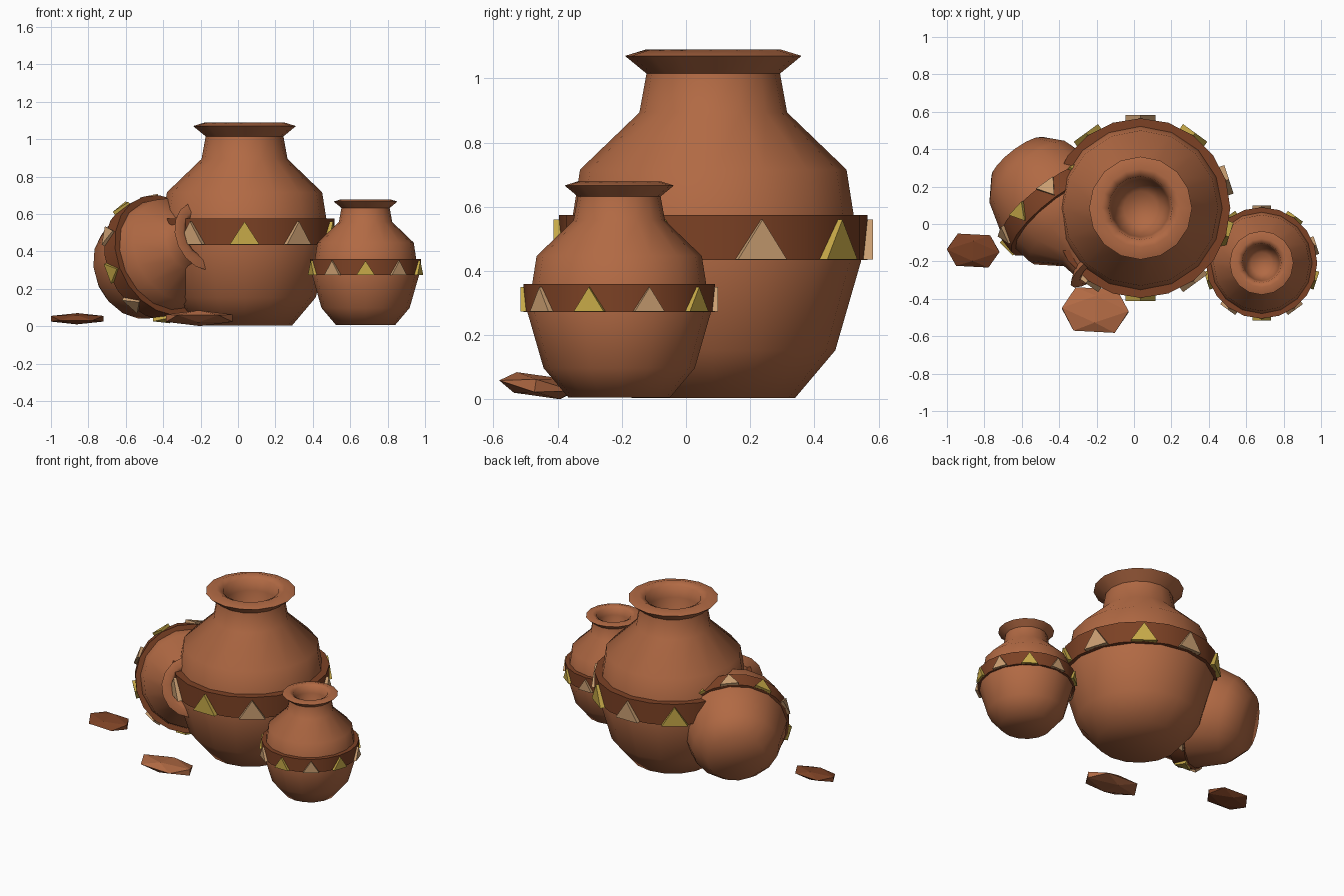
import bpy, bmesh, math
from mathutils import Matrix, Vector

cube = bpy.data.objects.get("Cube")
if cube:
    bpy.data.objects.remove(cube, do_unlink=True)


def material(name, rgb):
    m = bpy.data.materials.new(name)
    m.use_nodes = True
    m.diffuse_color = (*rgb, 1)
    m.node_tree.nodes["Principled BSDF"].inputs["Base Color"].default_value = (*rgb, 1)
    return m


TERRACOTTA = material("terracotta", (0.44, 0.142, 0.057))
BROWN = material("dark brown clay", (0.20, 0.053, 0.018))
GOLD = material("gold paint", (0.57, 0.40, 0.065))
TAN = material("tan paint", (0.60, 0.35, 0.17))

# Pot outline (radius, height): outside from base to lip, then down the throat
OUTER = [(0.255, 0.005), (0.38, 0.153), (0.46, 0.43), (0.415, 0.716),
         (0.23, 0.894), (0.208, 1.015), (0.275, 1.07), (0.21, 1.09)]
THROAT = [(0.17, 1.07), (0.155, 1.0), (0.14, 0.9), (0.09, 0.83)]


def finish(name, bm, mat, matrix, smooth=None):
    bmesh.ops.recalc_face_normals(bm, faces=bm.faces)
    mesh = bpy.data.meshes.new(name)
    bm.to_mesh(mesh)
    bm.free()
    mesh.materials.append(mat)
    if smooth:
        mesh.shade_smooth()
        mesh.set_sharp_from_angle(angle=math.radians(smooth))
    ob = bpy.data.objects.new(name, mesh)
    ob.matrix_world = matrix
    bpy.context.collection.objects.link(ob)
    return ob


def lathe(profile, sides):
    """Closed solid of revolution around z, capped at both ends."""
    bm = bmesh.new()
    rings = []
    for r, z in profile:
        angles = [2 * math.pi * i / sides for i in range(sides)]
        rings.append([bm.verts.new((r * math.cos(a), r * math.sin(a), z)) for a in angles])
    for low, high in zip(rings, rings[1:]):
        for i in range(sides):
            j = (i + 1) % sides
            bm.faces.new((low[i], low[j], high[j], high[i]))
    bm.faces.new(rings[0])
    bm.faces.new(rings[-1])
    return bm


def triangle_prism():
    """Upright triangle standing on the front of the band."""
    bm = bmesh.new()
    outline = [(-0.08, 0.436), (0.08, 0.436), (0, 0.56)]
    near, far = [[bm.verts.new((x, y, z)) for x, z in outline] for y in (-0.497, -0.44)]
    bm.faces.new(near)
    bm.faces.new(far)
    for i in range(3):
        j = (i + 1) % 3
        bm.faces.new((near[i], near[j], far[j], far[i]))
    return bm


def pot(name, matrix):
    finish(name + "_body", lathe(OUTER + THROAT, 16), TERRACOTTA, matrix, 60)
    finish(name + "_band", lathe([(0.48, 0.435), (0.48, 0.575)], 20), BROWN, matrix, 40)
    for i in range(10):
        turn = Matrix.Rotation(math.radians(36 * i), 4, "Z")
        finish(f"{name}_triangle_{i + 1}", triangle_prism(), TAN if i % 2 else GOLD, matrix @ turn)


# Two standing pots
pot("large_pot", Matrix.Translation((0.035, 0.085, 0)))
pot("small_pot", Matrix.Translation((0.682, -0.208, 0.003)) @ Matrix.Scale(0.62, 4))

# Toppled pot leaning into the large one, placed by the centre of its band
axis = Vector((0.575, -0.744, 0.288)).normalized()
up = Vector((-0.1, 0.29, 0.95))
up = (up - axis * up.dot(axis)).normalized()
basis = Matrix((up.cross(axis), up, axis)).transposed().to_4x4()
pot("toppled_pot", Matrix.Translation((-0.415, 0.085, 0.366)) @ basis
    @ Matrix.Scale(0.70, 4) @ Matrix.Translation((0, 0, -0.505)))


# Flat broken shards on the ground
def shard(name, mat, centre, size, yaw, tilt):
    bm = bmesh.new()
    bmesh.ops.create_icosphere(bm, subdivisions=1, radius=1)
    edge_up = Matrix.Rotation(math.radians(-31.7), 4, "Y")
    quarter = Matrix.Rotation(math.radians(90), 4, "Z")
    bm.transform(Matrix.Diagonal((*size, 1)) @ quarter @ edge_up)
    turn = Matrix.Rotation(math.radians(yaw), 4, "Z") @ Matrix.Rotation(math.radians(tilt), 4, "X")
    finish(name, bm, mat, Matrix.Translation(centre) @ turn)


shard("left_shard", BROWN, (-0.86, -0.142, 0.04), (0.165, 0.102, 0.029), -3, 6)
shard("front_shard", TERRACOTTA, (-0.207, -0.46, 0.043), (0.21, 0.138, 0.038), -3, -8)
